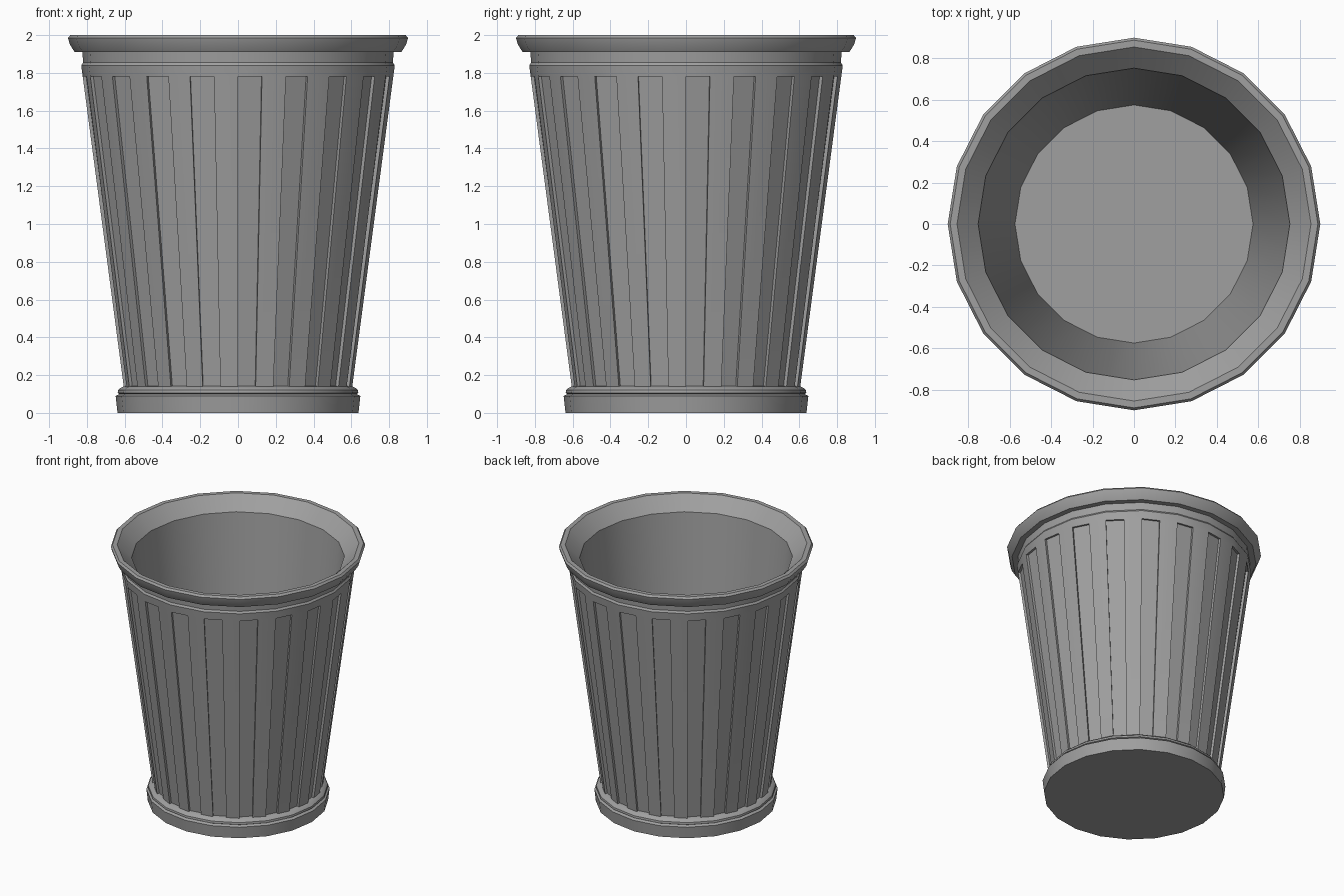
import bpy, bmesh, math

cube = bpy.data.objects.get("Cube")
if cube:
    bpy.data.objects.remove(cube)

SIDES = 20
FLUTE_DEPTH = 0.018
FLUTE_BOTTOM, FLUTE_TOP = 0.14, 1.78

grey = bpy.data.materials.new("metal grey")
grey.use_nodes = True
colour = (0.35, 0.35, 0.35, 1)
grey.diffuse_color = colour
grey.node_tree.nodes["Principled BSDF"].inputs["Base Color"].default_value = colour


def ring(bm, radius, z):
    """Polygon ring with an extra point halfway along every side."""
    corners = [(radius * math.cos(i * math.tau / SIDES),
                radius * math.sin(i * math.tau / SIDES)) for i in range(SIDES)]
    verts = []
    for i, (x, y) in enumerate(corners):
        nx, ny = corners[(i + 1) % SIDES]
        verts.append(bm.verts.new((x, y, z)))
        verts.append(bm.verts.new(((x + nx) / 2, (y + ny) / 2, z)))
    return verts


# Radius and height, from the base up the outside, over the rim, down inside
profile = [
    (0.638, 0), (0.648, 0.09), (0.628, 0.1), (0.637, 0.105), (0.635, 0.12),
    (0.622, 0.132), (0.605, FLUTE_BOTTOM), (0.822, FLUTE_TOP), (0.83, 1.84),
    (0.82, 1.855), (0.824, 1.91), (0.865, 1.91), (0.89, 1.95), (0.9, 1.985),
    (0.888, 2), (0.855, 2), (0.753, 1.9), (0.575, 0.1),
]

bm = bmesh.new()
rings = [ring(bm, r, z) for r, z in profile]
flutes = []
for k in range(len(rings) - 1):
    low, high = rings[k], rings[k + 1]
    for i in range(len(low)):
        j = (i + 1) % len(low)
        face = bm.faces.new((low[i], low[j], high[j], high[i]))
        # Every other half side of the wall becomes a flute
        if profile[k][1] == FLUTE_BOTTOM and i % 2 == 0:
            flutes.append(face)

# Underside and inner floor
bm.faces.new(list(reversed(rings[0])))
bm.faces.new(rings[-1])
bm.normal_update()

# Sink the flutes into the wall
bmesh.ops.inset_individual(bm, faces=flutes, thickness=0, depth=-FLUTE_DEPTH)

mesh = bpy.data.meshes.new("fluted_bin")
bm.to_mesh(mesh)
bm.free()
mesh.materials.append(grey)
bin_body = bpy.data.objects.new("fluted_bin", mesh)
bpy.context.collection.objects.link(bin_body)

# Smooth round the sides, sharp at rims and flutes
bpy.ops.object.select_all(action="DESELECT")
bin_body.select_set(True)
bpy.context.view_layer.objects.active = bin_body
bpy.ops.object.shade_smooth_by_angle(angle=math.radians(30))
